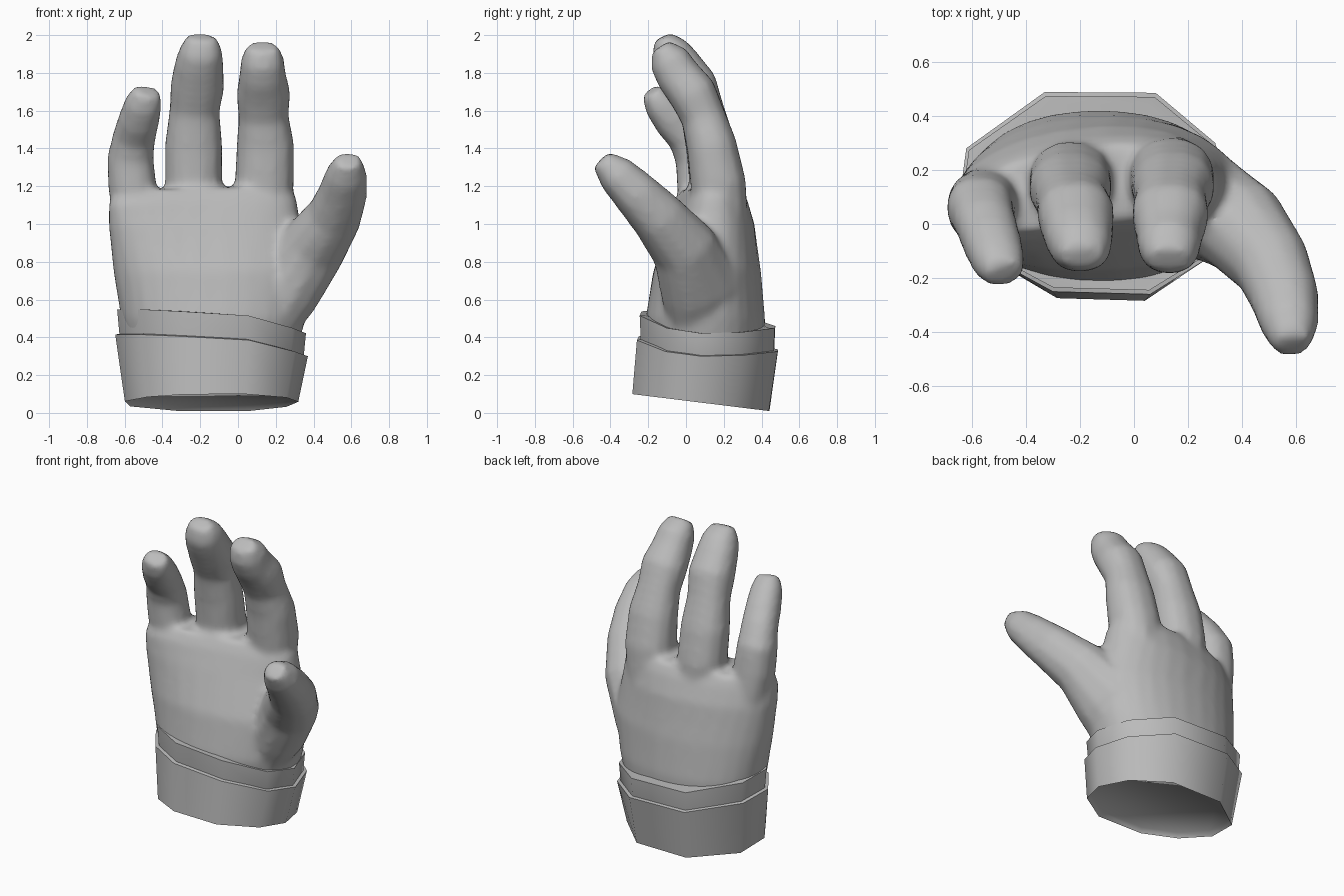
import bpy, bmesh, math
from mathutils import Vector

cube = bpy.data.objects.get("Cube")
if cube:
    bpy.data.objects.remove(cube)

grey = bpy.data.materials.new("plain grey")
grey.use_nodes = True
colour = (0.5, 0.5, 0.5, 1)
grey.diffuse_color = colour
grey.node_tree.nodes["Principled BSDF"].inputs["Base Color"].default_value = colour


def skin(bm, rings):
    """Bridge equal-length rings and cap both ends."""
    loops = [[bm.verts.new(p) for p in ring] for ring in rings]
    n = len(loops[0])
    bm.faces.new(loops[0][::-1])
    bm.faces.new(loops[-1])
    for a, b in zip(loops, loops[1:]):
        for i in range(n):
            j = (i + 1) % n
            bm.faces.new((a[i], a[j], b[j], b[i]))
    bmesh.ops.recalc_face_normals(bm, faces=bm.faces[:])


def make_object(name, bm, angle):
    mesh = bpy.data.meshes.new(name)
    bm.to_mesh(mesh)
    bm.free()
    mesh.materials.append(grey)
    ob = bpy.data.objects.new(name, mesh)
    bpy.context.collection.objects.link(ob)
    bpy.ops.object.select_all(action="DESELECT")
    ob.select_set(True)
    bpy.context.view_layer.objects.active = ob
    bpy.ops.object.shade_smooth_by_angle(angle=math.radians(angle))
    return ob


def oval(n, power):
    """Unit outline: power 1 is an ellipse, lower is boxier."""
    pts = []
    for i in range(n):
        a = 2 * math.pi * (i + 0.5) / n
        c, s = math.cos(a), math.sin(a)
        pts.append((math.copysign(abs(c) ** power, c), math.copysign(abs(s) ** power, s)))
    return pts


def digit(bm, stations, side):
    """Tube along stations of (x, y, z, half width, half depth)."""
    pts = [Vector(s[:3]) for s in stations]
    rings = []
    for i, s in enumerate(stations):
        t = (pts[min(i + 1, len(pts) - 1)] - pts[max(i - 1, 0)]).normalized()
        u = (Vector(side) - t * t.dot(Vector(side))).normalized()
        v = t.cross(u)
        rings.append([pts[i] + u * (s[3] * a) + v * (s[4] * b) for a, b in oval(12, 0.9)])
    skin(bm, rings)


# Hand: palm, three fingers and thumb merged into one skin
bm = bmesh.new()
palm = [  # z, x min, x max, y min, y max, arch, outline power
    (0.25, -0.55, 0.29, -0.19, 0.41, 0, 0.9),
    (0.50, -0.62, 0.36, -0.215, 0.42, 0, 0.92),
    (0.75, -0.66, 0.40, -0.17, 0.40, 0.03, 0.92),
    (1.00, -0.685, 0.33, -0.07, 0.37, 0.08, 0.85),
    (1.12, -0.685, 0.31, -0.02, 0.335, 0.10, 0.8),
    (1.19, -0.66, 0.28, 0.02, 0.30, 0.10, 0.8)]
rings = []
for z, x0, x1, y0, y1, arch, power in palm:
    ring = []
    for a, b in oval(28, power):
        x = (x0 + x1) / 2 + a * (x1 - x0) / 2
        y = (y0 + y1) / 2 + b * (y1 - y0) / 2 - arch * ((x - 0.1) / 0.7) ** 2
        ring.append(Vector((x, y, z + 0.05 * (z - 0.5) * (x + 0.15))))
    rings.append(ring)
skin(bm, rings)

middle_finger = [
    (-0.20, 0.19, 0.85, 0.10, 0.13), (-0.235, 0.16, 1.22, 0.155, 0.145),
    (-0.235, 0.13, 1.42, 0.155, 0.135), (-0.23, 0.085, 1.60, 0.135, 0.12),
    (-0.215, 0.035, 1.73, 0.145, 0.135), (-0.205, -0.045, 1.85, 0.13, 0.12),
    (-0.195, -0.09, 1.92, 0.115, 0.105), (-0.19, -0.125, 1.99, 0.08, 0.05)]
index_finger = [
    (0.12, 0.20, 0.85, 0.12, 0.14), (0.14, 0.17, 1.22, 0.16, 0.15),
    (0.145, 0.135, 1.42, 0.155, 0.135), (0.135, 0.09, 1.57, 0.135, 0.12),
    (0.135, 0.035, 1.69, 0.145, 0.13), (0.13, -0.045, 1.79, 0.125, 0.12),
    (0.13, -0.09, 1.87, 0.115, 0.11), (0.13, -0.135, 1.94, 0.085, 0.055)]
little_finger = [
    (-0.53, 0.11, 0.85, 0.10, 0.12), (-0.56, 0.075, 1.20, 0.13, 0.125),
    (-0.57, 0.06, 1.35, 0.125, 0.12), (-0.55, 0.005, 1.46, 0.115, 0.105),
    (-0.525, -0.07, 1.55, 0.11, 0.105), (-0.50, -0.14, 1.64, 0.10, 0.09),
    (-0.48, -0.185, 1.705, 0.075, 0.055)]
for finger in (middle_finger, index_finger, little_finger):
    digit(bm, finger, (1, 0, 0))

thumb = [
    (0.08, 0.11, 0.36, 0.12, 0.18), (0.24, 0.09, 0.66, 0.18, 0.235),
    (0.40, -0.015, 0.88, 0.175, 0.175), (0.51, -0.15, 1.04, 0.145, 0.145),
    (0.555, -0.265, 1.16, 0.13, 0.125), (0.575, -0.37, 1.265, 0.11, 0.105),
    (0.585, -0.45, 1.34, 0.07, 0.06)]
digit(bm, thumb, (0.8, 0.5, -0.3))

hand = make_object("hand", bm, 60)
remesh = hand.modifiers.new("merge", "REMESH")
remesh.mode = "VOXEL"
remesh.voxel_size = 0.02
remesh.use_smooth_shade = True
relax = hand.modifiers.new("relax", "SMOOTH")
relax.factor = 0.5
relax.iterations = 9

# Cuff outline with a lift for the uneven top edge
outline = [(-0.33, 0.488, 0.0), (0.08, 0.485, -0.01), (0.30, 0.30, -0.03),
           (0.37, 0.08, -0.035), (0.30, -0.11, -0.01), (0.06, -0.26, 0.05),
           (-0.30, -0.25, 0.07), (-0.52, -0.13, 0.08), (-0.65, 0.06, 0.08),
           (-0.62, 0.28, 0.06)]
centre = Vector((-0.14, 0.11, 0))


def band(name, levels):
    """Closed shell from levels of (x scale, y scale, y shift, z, edge lift, tilt)."""
    bm = bmesh.new()
    rings = []
    for sx, sy, shift, z, lift, tilt in levels:
        rings.append([centre + Vector(((x - centre.x) * sx, (y - centre.y) * sy + shift,
                                       z + lift * dz - tilt * (y - centre.y)))
                      for x, y, dz in outline])
    skin(bm, rings)
    make_object(name, bm, 65)


# Folded outer cuff with a shallow recess underneath
band("outer_cuff", [(0.85, 0.92, -0.035, 0.085, 0, 0.12), (0.90, 0.97, -0.035, 0.055, 0, 0.12),
                    (1.0, 1.0, 0, 0.335, 1, 0), (0.88, 0.88, 0, 0.345, 1, 0)])
# Upper band of the cuff, snug around the wrist
band("inner_cuff", [(0.88, 0.88, 0, 0.20, 0, 0), (0.95, 0.94, 0, 0.30, 1, 0),
                    (0.98, 0.96, 0, 0.46, 1.1, 0), (0.88, 0.88, 0, 0.46, 1.1, 0)])
